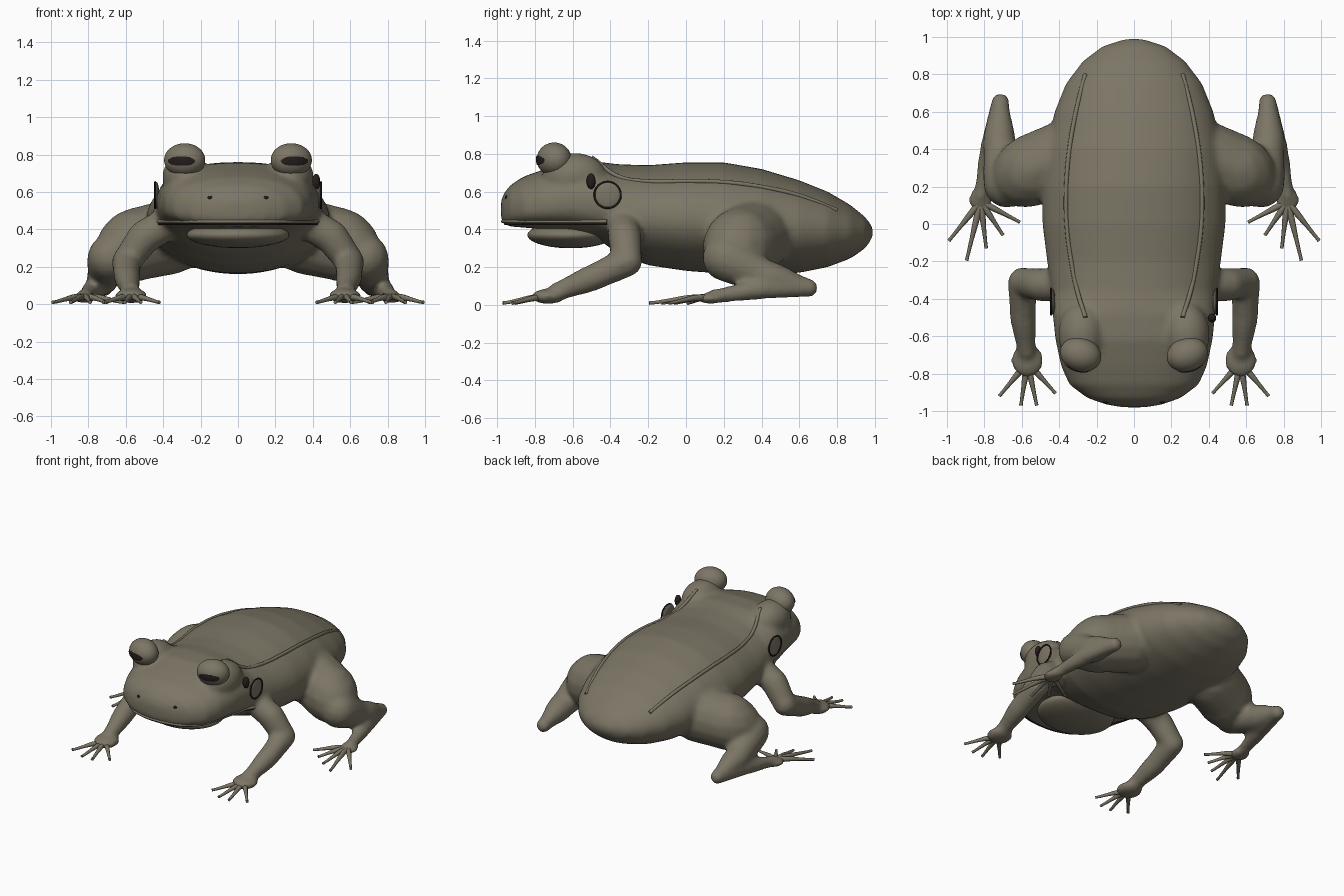
import bpy, bmesh, math
from mathutils import Vector, Matrix
from mathutils.bvhtree import BVHTree

if "Cube" in bpy.data.objects:
    bpy.data.objects.remove(bpy.data.objects["Cube"])


def material(name, rgb):
    m = bpy.data.materials.new(name)
    m.use_nodes = True
    m.diffuse_color = (*rgb, 1)
    m.node_tree.nodes["Principled BSDF"].inputs["Base Color"].default_value = (*rgb, 1)
    return m


SKIN = material("olive skin", (0.2, 0.18, 0.13))
DARK = material("dark brown", (0.02, 0.012, 0.012))


def add_object(name, bm, mat):
    mesh = bpy.data.meshes.new(name)
    for f in bm.faces:
        f.smooth = True
    bm.to_mesh(mesh)
    bm.free()
    mesh.materials.append(mat)
    ob = bpy.data.objects.new(name, mesh)
    bpy.context.collection.objects.link(ob)
    return ob


def loft(bm, rings):
    # closed skin over a row of rings
    rows = [[bm.verts.new(p) for p in ring] for ring in rings]
    for a, b in zip(rows, rows[1:]):
        for i in range(len(a)):
            bm.faces.new((a[i - 1], a[i], b[i], b[i - 1]))
    bm.faces.new(rows[0][::-1])
    bm.faces.new(rows[-1])


def ball(bm, centre, radii, detail=16, turn=Matrix()):
    mat = Matrix.Translation(centre) @ turn @ Matrix.Diagonal((*radii, 1))
    rings = []
    for i in range(detail):
        lat = math.pi * ((i + .5) / detail - .5)
        rings.append([mat @ Vector((math.cos(lat) * math.cos(a), math.cos(lat) * math.sin(a),
                                    math.sin(lat)))
                      for a in (math.pi * k / detail for k in range(detail * 2))])
    loft(bm, rings)


def limb(bm, joints, steps=8):
    # chain of balls that the remesh fuses into one tapering limb
    for (p, r), (q, t) in zip(joints, joints[1:]):
        for i in range(steps + 1):
            k = i / steps
            ease = k * k * (3 - 2 * k)
            ball(bm, Vector(p).lerp(Vector(q), k), [r + (t - r) * ease] * 3, 8)


def strand(name, points, radius, mat, taper=None, cyclic=False):
    cu = bpy.data.curves.new(name, "CURVE")
    cu.dimensions = "3D"
    cu.bevel_depth = radius
    cu.bevel_resolution = 3
    cu.resolution_u = 6
    cu.use_fill_caps = True
    sp = cu.splines.new("BEZIER")
    sp.bezier_points.add(len(points) - 1)
    sp.use_cyclic_u = cyclic
    for i, (b, p) in enumerate(zip(sp.bezier_points, points)):
        b.co = p
        b.handle_left_type = b.handle_right_type = "AUTO"
        b.radius = taper[i] if taper else 1
    cu.materials.append(mat)
    ob = bpy.data.objects.new(name, cu)
    bpy.context.collection.objects.link(ob)


# trunk and head: y, bottom, widest height, top, half width
SECTIONS = [
    (-.98, .46, .5, .55, .06), (-.965, .43, .5, .59, .15), (-.93, .415, .5, .635, .25),
    (-.86, .41, .51, .68, .345), (-.76, .4, .53, .715, .39), (-.62, .39, .55, .755, .42),
    (-.48, .36, .55, .76, .435), (-.36, .27, .5, .745, .44), (-.2, .21, .46, .74, .465),
    (0, .18, .45, .755, .49), (.2, .165, .44, .755, .49), (.4, .16, .43, .72, .47),
    (.6, .17, .41, .66, .425), (.75, .2, .4, .6, .365), (.87, .245, .39, .53, .275),
    (.95, .3, .385, .465, .17), (.99, .36, .385, .41, .05)]
body = bmesh.new()
rings = []
for y, low, mid, top, width in SECTIONS:
    power = .72 if y < -.45 else 1
    ring = []
    for i in range(48):
        a = -math.tau * i / 48
        c, s = math.cos(a), math.sin(a)
        h = top - mid if s > 0 else mid - low
        sq = power if s < 0 else (power + 1) / 2
        ring.append((width * math.copysign(abs(c) ** sq, c), y,
                     mid + h * math.copysign(abs(s) ** sq, s)))
    rings.append(ring)
loft(body, rings)

# limbs and brow mounds fused to the trunk
for s in (-1, 1):
    ball(body, (s * .28, -.59, .68), (.125, .17, .125))
    limb(body, [((s * .36, .36, .36), .2), ((s * .54, .29, .32), .195),
                ((s * .68, .21, .25), .125), ((s * .72, .42, .15), .09),
                ((s * .715, .65, .09), .05), ((s * .77, .4, .085), .055),
                ((s * .82, .15, .045), .04)])
    ball(body, (s * .82, .13, .035), (.065, .07, .03))
    limb(body, [((s * .36, -.33, .44), .09), ((s * .5, -.325, .36), .09),
                ((s * .595, -.31, .23), .08), ((s * .595, -.48, .15), .072),
                ((s * .575, -.68, .07), .052)])
    ball(body, (s * .57, -.73, .045), (.088, .09, .04))
body_ob = add_object("body", body, SKIN)
remesh = body_ob.modifiers.new("fuse", "REMESH")
remesh.mode = "VOXEL"
remesh.voxel_size = .016
remesh.use_smooth_shade = True
soften = body_ob.modifiers.new("soften", "SMOOTH")
soften.factor = .5
soften.iterations = 8
surface = BVHTree.FromObject(body_ob, bpy.context.evaluated_depsgraph_get())


def skin_point(start, direction):
    hit = surface.ray_cast(Vector(start), Vector(direction))[0]
    return hit if hit else Vector(start)


# throat sac
bm = bmesh.new()
ball(bm, (0, -.61, .37), (.275, .23, .07), 24)
add_object("throat_sac", bm, SKIN)

# lip and the dark mouth line beneath it
for name, z, r, mat in (("lip", .442, .01, SKIN), ("mouth_line", .43, .007, DARK)):
    path = []
    for i in range(25):
        a = math.radians(-187 + 194 * i / 24)
        d = Vector((math.cos(a), math.sin(a), 0))
        path.append(skin_point(Vector((0, -.47, z)) + d * 2, -d))
    strand(name, path, r, mat)

HIND_TOES = [(.61, .01), (.7, -.06), (.79, -.13), (.895, -.195), (.99, -.09)]
FINGERS = [(.42, -.905), (.52, -.97), (.605, -.97), (.72, -.92)]
FOLD = [(.26, -.5), (.305, -.35), (.335, -.2), (.36, 0), (.362, .2),
        (.345, .4), (.31, .6), (.26, .8)]

for s, side in ((-1, "right"), (1, "left")):
    # eyes with slit pupils
    turn = Matrix.Rotation(s * math.radians(18), 4, "Z")
    place, size = (s * .285, -.698, .77), (.112, .09, .09)
    bm = bmesh.new()
    ball(bm, place, size, 24, turn)
    add_object(side + "_eye", bm, SKIN)
    bm = bmesh.new()
    ball(bm, place, [v + .004 for v in size], 64, turn)
    out = []
    for f in bm.faces:
        c = f.calc_center_median()
        if c.y > place[1] or math.hypot((c.x - s * .302) / .072, (c.z - .765) / .026) > 1:
            out.append(f)
    bmesh.ops.delete(bm, geom=out, context="FACES")
    add_object(side + "_pupil", bm, DARK)

    # nostrils
    bm = bmesh.new()
    ball(bm, skin_point((s * .15, -2, .57), (0, 1, 0)), (.013, .008, .009), 8)
    add_object(side + "_nostril", bm, DARK)

    # eardrum disc with dark rim
    bm = bmesh.new()
    ball(bm, (s * .435, -.415, .583), (.014, .07, .07), 16)
    add_object(side + "_eardrum", bm, SKIN)
    rim = [(s * .443, -.415 + .07 * math.cos(k * math.pi / 6),
            .583 + .07 * math.sin(k * math.pi / 6)) for k in range(12)]
    strand(side + "_eardrum_rim", rim, .005, DARK, cyclic=True)

    # raised folds along the back
    strand(side + "_back_fold",
           [skin_point((s * x, y, 2), (0, 0, -1)) for x, y in FOLD], .012, SKIN)

    # toes and fingers
    for kind, base, tips in (("toe", (.82, .12), HIND_TOES), ("finger", (.57, -.74), FINGERS)):
        for i, tip in enumerate(tips):
            pts = []
            for k, z in ((0, .04), (.35, .036), (.65, .024), (.92, .012), (1, .01)):
                x, y = Vector(base).lerp(Vector(tip), k)
                pts.append((s * x, y, z))
            strand(f"{side}_{kind}_{i + 1}", pts, .015, SKIN, (1.3, 1.1, .75, .6, .65))

# dark spot ahead of the left eardrum
bm = bmesh.new()
ball(bm, (.418, -.503, .655), (.022, .024, .042), 10)
add_object("cheek_spot", bm, DARK)
